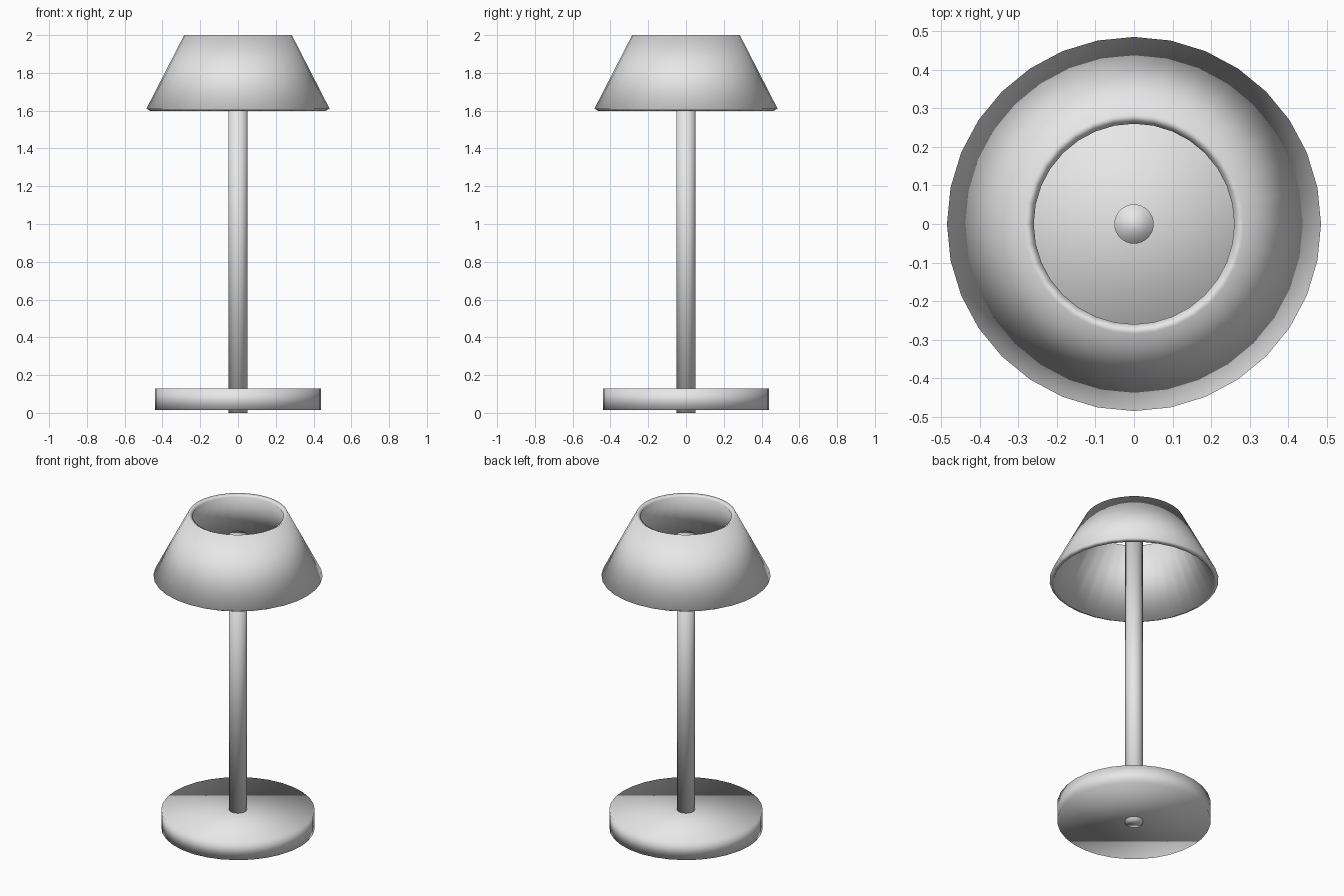
import bpy
import bmesh
from math import cos, sin, tau

cube = bpy.data.objects.get("Cube")
if cube:
    bpy.data.objects.remove(cube, do_unlink=True)

SIDES = 32

# One plain grey finish for the whole lamp
grey = bpy.data.materials.new("light_grey")
grey.use_nodes = True
colour = (0.8, 0.8, 0.8, 1.0)
grey.diffuse_color = colour
grey.node_tree.nodes["Principled BSDF"].inputs["Base Color"].default_value = colour


def add_object(name, bm):
    bmesh.ops.recalc_face_normals(bm, faces=bm.faces[:])
    for face in bm.faces:
        face.smooth = True
    mesh = bpy.data.meshes.new(name)
    bm.to_mesh(mesh)
    bm.free()
    mesh.materials.append(grey)
    obj = bpy.data.objects.new(name, mesh)
    bpy.context.collection.objects.link(obj)
    return obj


def turned(name, profile, closed):
    """Revolve (radius, height) points; closed joins the ends, otherwise caps them."""
    bm = bmesh.new()
    rings = [[bm.verts.new((r * cos(tau * i / SIDES), r * sin(tau * i / SIDES), z))
              for i in range(SIDES)] for r, z in profile]
    pairs = list(zip(rings, rings[1:]))
    if closed:
        pairs.append((rings[-1], rings[0]))
    else:
        bm.faces.new(rings[0])
        bm.faces.new(rings[-1])
    for low, high in pairs:
        for i in range(SIDES):
            j = (i + 1) % SIDES
            bm.faces.new((low[i], low[j], high[j], high[i]))
    return add_object(name, bm)


# Round foot, and the pole that passes through it
turned("base", [(0.44, 0.015), (0.44, 0.13)], False)
turned("pole", [(0.051, 0.0), (0.051, 1.87)], False)

# Open conical shade with a thin wall cut square to its slope
turned("shade", [(0.485, 1.61), (0.285, 2.0), (0.26, 1.987), (0.46, 1.597)], True)
